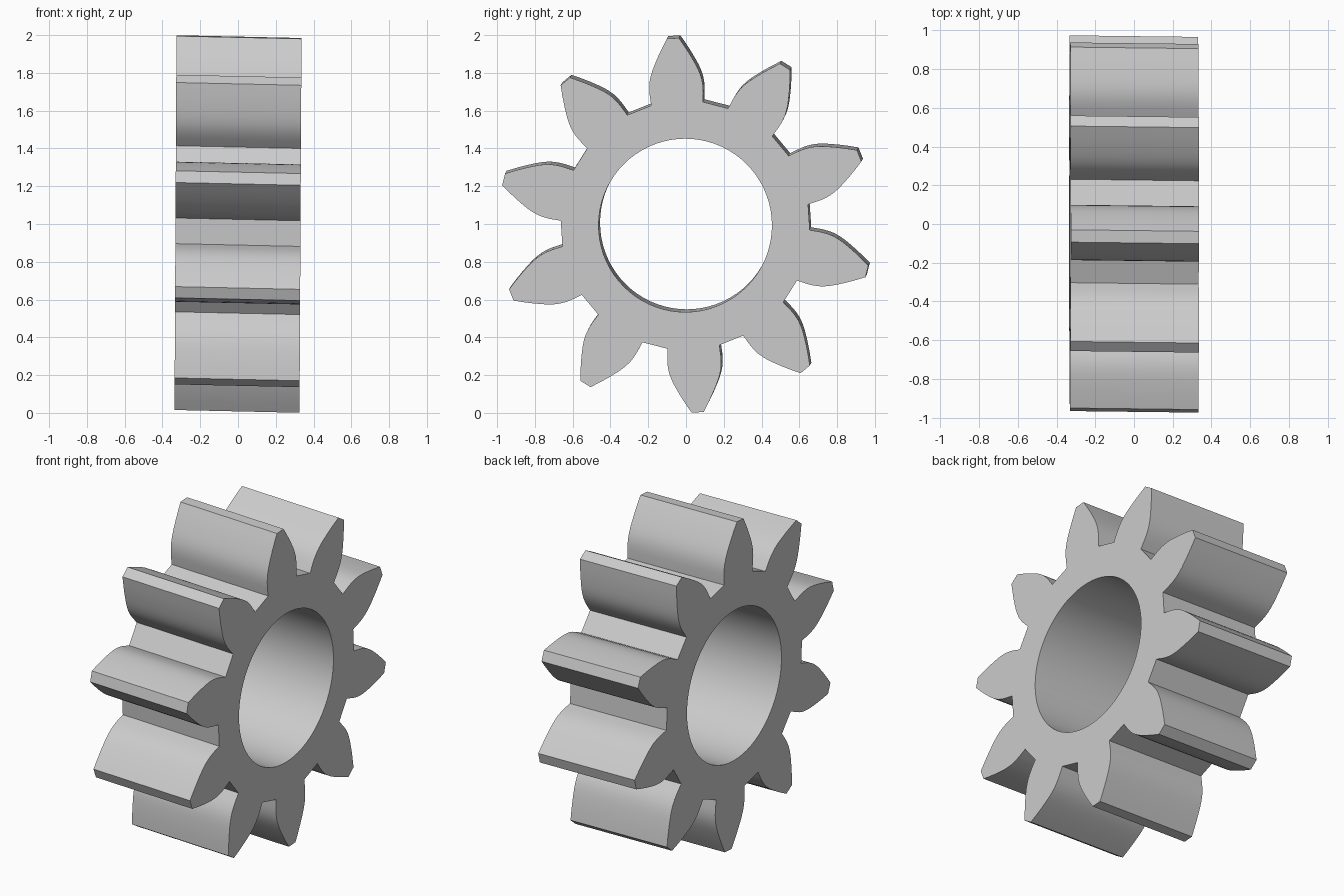
import bpy, bmesh
from math import sin, cos, radians, tau
from mathutils import Vector

if "Cube" in bpy.data.objects:
    bpy.data.objects.remove(bpy.data.objects["Cube"])

TEETH, BORE, HALF = 10, 0.459, 0.331
PHASE = radians(93.8)

# half tooth: (distance from axis, half width), root to tip
flank = [(0.645, 0.138), (0.70, 0.142), (0.735, 0.142), (0.77, 0.138),
         (0.80, 0.130), (0.83, 0.119), (0.86, 0.105), (0.90, 0.085),
         (0.945, 0.060), (0.992, 0.032)]
tooth = [(r, -w) for r, w in flank] + [(r, w) for r, w in reversed(flank)]

# outer outline and bore outline in the y-z plane
outer = []
for i in range(TEETH):
    a = PHASE + tau * i / TEETH
    outer += [(r * cos(a) - w * sin(a), r * sin(a) + w * cos(a)) for r, w in tooth]
inner = [(BORE * cos(tau * i / 72), BORE * sin(tau * i / 72)) for i in range(72)]

bm = bmesh.new()


def loop(points):
    vs = [bm.verts.new((-HALF, y, z)) for y, z in points]
    return [bm.edges.new((vs[i - 1], vs[i])) for i in range(len(vs))]


# gear face with hole, then extruded to full width
edges = loop(outer) + loop(inner)
bmesh.ops.triangle_fill(bm, use_beauty=True, edges=edges, normal=(-1, 0, 0))
res = bmesh.ops.extrude_face_region(bm, geom=bm.faces[:], use_keep_orig=True)
moved = [v for v in res["geom"] if isinstance(v, bmesh.types.BMVert)]
bmesh.ops.translate(bm, verts=moved, vec=(2 * HALF, 0, 0))

# slight lean of the axis and lift to the ground
for v in bm.verts:
    x, y, z = v.co
    v.co = Vector((x + 0.0053 * z, y - 0.012 * x, z + 1 - 0.022 * x))
bmesh.ops.recalc_face_normals(bm, faces=bm.faces[:])

mesh = bpy.data.meshes.new("spur_gear")
bm.to_mesh(mesh)
bm.free()
gear = bpy.data.objects.new("spur_gear", mesh)
bpy.context.collection.objects.link(gear)
bpy.context.view_layer.objects.active = gear
gear.select_set(True)
bpy.ops.object.shade_smooth_by_angle(angle=radians(25))
